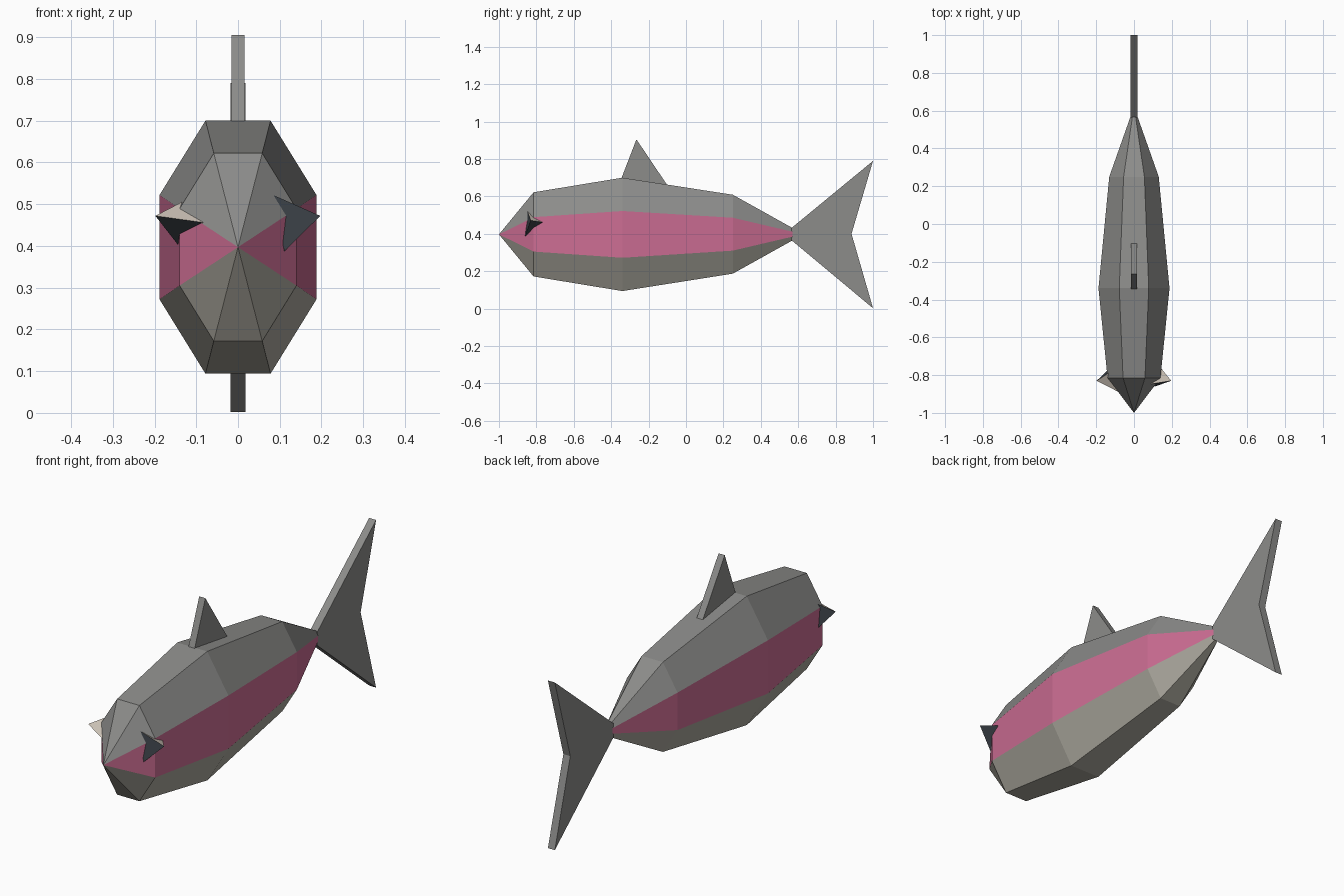
import bpy
import bmesh
from math import radians
from mathutils import Matrix, Vector

cube = bpy.data.objects.get("Cube")
if cube:
    bpy.data.objects.remove(cube, do_unlink=True)


def material(name, rgb):
    """Flat material from display values 0-255, stored as linear."""
    linear = [((c / 255 + 0.055) / 1.055) ** 2.4 for c in rgb] + [1.0]
    mat = bpy.data.materials.new(name)
    mat.use_nodes = True
    mat.diffuse_color = linear
    bsdf = mat.node_tree.nodes["Principled BSDF"]
    bsdf.inputs["Base Color"].default_value = linear
    bsdf.inputs["Roughness"].default_value = 0.8
    return mat


grey = material("back grey", (140, 140, 138))
pink = material("side pink", (204, 109, 147))
belly = material("belly beige", (176, 173, 162))
pale = material("eye pale", (208, 198, 186))
slate = material("eye slate", (60, 66, 72))


def finish(name, bm, mats):
    bmesh.ops.recalc_face_normals(bm, faces=bm.faces[:])
    mesh = bpy.data.meshes.new(name)
    bm.to_mesh(mesh)
    bm.free()
    for mat in mats:
        mesh.materials.append(mat)
    obj = bpy.data.objects.new(name, mesh)
    bpy.context.collection.objects.link(obj)
    return obj


# Body: octagonal rings lofted from the nose to the tail root
# each ring: y, middle z, half height, half height of side, half width, half width of top
rings = [
    (-0.815, 0.397, 0.225, 0.092, 0.14, 0.058),
    (-0.34, 0.397, 0.303, 0.125, 0.188, 0.078),
    (0.25, 0.398, 0.211, 0.088, 0.131, 0.055),
    (0.57, 0.398, 0.033, 0.013, 0.018, 0.008),
]
bm = bmesh.new()
loops = []
for y, mid, h, side_h, w, top_w in rings:
    outline = [(w, -side_h), (w, side_h), (top_w, h), (-top_w, h),
               (-w, side_h), (-w, -side_h), (-top_w, -h), (top_w, -h)]
    loops.append([bm.verts.new((x, y, mid + z)) for x, z in outline])
nose = bm.verts.new((0, -1, 0.397))
column_colour = [1, 0, 0, 0, 1, 2, 2, 2]
for i, colour in enumerate(column_colour):
    j = (i + 1) % 8
    bm.faces.new((nose, loops[0][i], loops[0][j])).material_index = colour
    for a, b in zip(loops, loops[1:]):
        bm.faces.new((a[i], b[i], b[j], a[j])).material_index = colour
bm.faces.new(loops[-1])
finish("body", bm, [grey, pink, belly])


# Fins: flat side profiles given thickness
def fin(name, profile, half):
    bm = bmesh.new()
    face = bm.faces.new([bm.verts.new((-half, y, z)) for y, z in profile])
    new = bmesh.ops.extrude_face_region(bm, geom=[face])["geom"]
    verts = [g for g in new if isinstance(g, bmesh.types.BMVert)]
    bmesh.ops.translate(bm, verts=verts, vec=(2 * half, 0, 0))
    finish(name, bm, [grey])


fin("dorsal_fin", [(-0.345, 0.698), (-0.265, 0.905), (-0.1, 0.66)], 0.016)
fin("tail_fin", [(0.565, 0.365), (0.565, 0.432), (1, 0.79), (0.885, 0.4), (1, 0.002)], 0.018)


# Eyes: four-sided spikes, the second turned about the vertical
def eye(name, tip, angle):
    turn = Matrix.Rotation(radians(angle), 3, "Z")
    offsets = [(0, 0, 0), (-0.113, -0.018, 0.05), (-0.086, -0.03, -0.085), (-0.086, 0.106, -0.017)]
    bm = bmesh.new()
    t, top, low, rear = [bm.verts.new(Vector(tip) + turn @ Vector(o)) for o in offsets]
    bm.faces.new((t, top, low))
    bm.faces.new((t, low, rear))
    bm.faces.new((top, rear, low))
    bm.faces.new((t, rear, top)).material_index = 1
    finish(name, bm, [slate, pale])


eye("left_eye", (0.197, -0.83, 0.472), 0)
eye("right_eye", (-0.198, -0.83, 0.472), 204)
